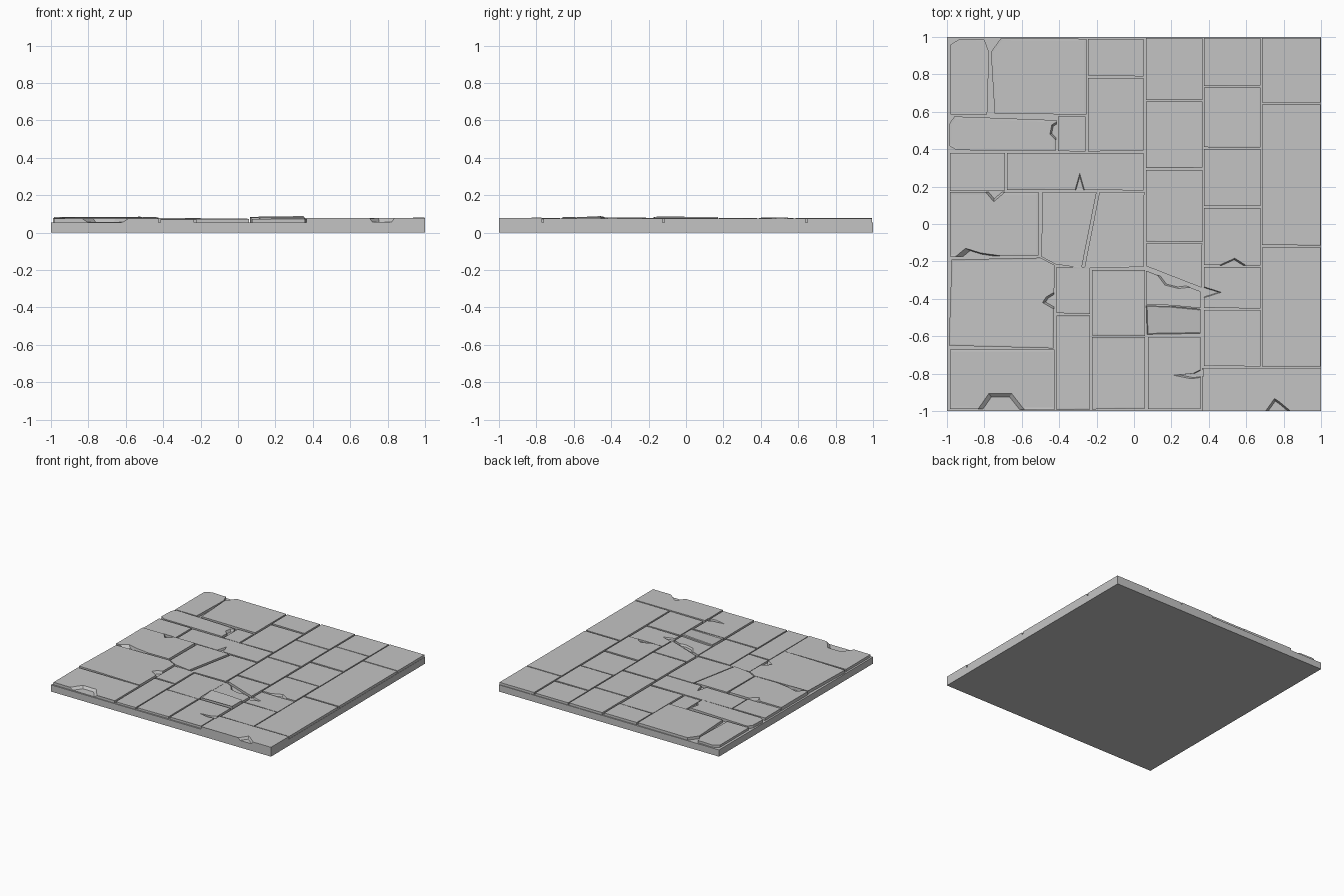
import bpy
import bmesh
import random
from mathutils import Vector

random.seed(4)
BED = 0.055      # top of the bed under the stones
GAP = 0.005      # half of the joint between two stones

cube = bpy.data.objects.get("Cube")
if cube:
    bpy.data.objects.remove(cube)

stone_grey = bpy.data.materials.new("stone grey")
stone_grey.use_nodes = True
colour = (0.55, 0.55, 0.55, 1)
stone_grey.diffuse_color = colour
stone_grey.node_tree.nodes["Principled BSDF"].inputs["Base Color"].default_value = colour

stones = []


def finish(bm, name):
    """Turn a bmesh into a grey object."""
    bmesh.ops.recalc_face_normals(bm, faces=bm.faces)
    mesh = bpy.data.meshes.new(name)
    bm.to_mesh(mesh)
    bm.free()
    mesh.materials.append(stone_grey)
    ob = bpy.data.objects.new(name, mesh)
    bpy.context.collection.objects.link(ob)
    return ob


def stone(name, outline, height, edge, tilt=None):
    """Paving stone: an outline raised to a tilted top with a chamfered rim."""
    if tilt is None:
        tilt = (random.uniform(-1, 1) * 0.008, random.uniform(-1, 1) * 0.008)
    centre = sum((Vector(p) for p in outline), Vector((0, 0))) / len(outline)

    def plane(co):
        return height + (co.x - centre.x) * tilt[0] + (co.y - centre.y) * tilt[1]

    bm = bmesh.new()
    low = [bm.verts.new((x, y, BED - 0.01)) for x, y in outline]
    high = [bm.verts.new((x, y, height)) for x, y in outline]
    bm.faces.new(low)
    top = bm.faces.new(high)
    for i in range(len(low)):
        j = (i + 1) % len(low)
        bm.faces.new((low[i], low[j], high[j], high[i]))
    bm.normal_update()
    bmesh.ops.inset_region(bm, faces=[top], thickness=edge, use_even_offset=True)
    for v in high:
        v.co.z = plane(v.co) - edge * 0.8
    for v in top.verts:
        v.co.z = plane(v.co)
    stones.append(finish(bm, name))


def strip(name, lo, hi, cuts, heights, edge, across=False):
    """Run of rectangular stones between cuts, up a column or across a row."""
    for i, height in enumerate(heights):
        a, b = cuts[i] + GAP, cuts[i + 1] - GAP
        c, d = lo + GAP, hi - GAP
        wob = [random.uniform(-1, 1) * edge * 0.5 for _ in range(4)]
        if across:
            pts = [(a, c + wob[0]), (b, c + wob[1]), (b, d), (a, d)]
        else:
            pts = [(c, a + wob[0]), (d, a + wob[1]), (d, b), (c, b)]
        pts = [(max(-1, min(1, x)), max(-1, min(1, y))) for x, y in pts]
        stone(f"{name}_{i + 1}", pts, height, edge)


# Bed slab
bm = bmesh.new()
bmesh.ops.create_cube(bm, size=1)
for v in bm.verts:
    v.co = (v.co.x * 2, v.co.y * 2, (v.co.z + 0.5) * BED)
finish(bm, "bed_slab")

# Neat stones on the right
FINE, WORN = 0.004, 0.012
strip("right_column_stone", 0.68, 1.003, [-0.765, -0.12, 0.645, 1], [0.075, 0.075, 0.075], FINE)
strip("inner_right_stone", 0.37, 0.68, [-0.765, -0.455, -0.225, 0.09, 0.405, 0.735, 1],
      [0.073, 0.07, 0.075, 0.072, 0.075, 0.073], FINE)
strip("centre_back_stone", 0.06, 0.37, [-0.1, 0.295, 0.66, 1], [0.075, 0.075, 0.075], FINE)
strip("front_right_stone", -1.005, -0.765, [0.36, 1.005], [0.077], FINE, True)
strip("centre_front_stone", 0.07, 0.36, [-0.995, -0.6], [0.074], FINE)

# Worn stones in the middle and on the left
strip("front_middle_stone", -0.23, 0.065, [-0.995, -0.6, -0.24], [0.072, 0.07], 0.009)
strip("front_narrow_stone", -0.42, -0.23, [-0.995, -0.485, -0.225], [0.071, 0.072], 0.008)
strip("front_left_stone", -0.99, -0.42, [-0.995, -0.665], [0.076], WORN)
strip("left_middle_stone", -0.175, 0.175, [-0.99, -0.505], [0.083], WORN, True)
strip("left_row_stone", 0.175, 0.385, [-0.99, -0.685, 0.055], [0.077, 0.073], 0.009, True)
strip("back_middle_stone", -0.25, 0.055, [0.385, 0.785, 0.995], [0.071, 0.075], 0.008)
strip("small_left_stone", 0.385, 0.58, [-0.41, -0.255], [0.07], 0.006, True)

# Irregular stones
stone("back_left_corner_stone", [(-0.98, 0.585), (-0.785, 0.585), (-0.775, 0.92), (-0.8, 0.985),
                                 (-0.93, 0.99), (-0.98, 0.96)], 0.074, 0.007)
stone("back_left_large_stone", [(-0.745, 0.59), (-0.255, 0.585), (-0.255, 0.99), (-0.71, 0.995),
                                (-0.765, 0.92)], 0.077, WORN)
stone("long_left_stone", [(-0.99, 0.42), (-0.95, 0.395), (-0.42, 0.39), (-0.415, 0.555),
                          (-0.96, 0.575), (-0.985, 0.54)], 0.078, WORN)
stone("split_stone_left", [(-0.495, -0.175), (-0.42, -0.215), (-0.28, -0.235), (-0.2, 0.17),
                           (-0.49, 0.17)], 0.077, 0.006)
stone("split_stone_right", [(-0.265, -0.235), (0.05, -0.23), (0.055, 0.17), (-0.185, 0.17)],
      0.071, 0.006)
stone("large_left_stone", [(-0.99, -0.65), (-0.43, -0.665), (-0.425, -0.22), (-0.5, -0.18),
                           (-0.975, -0.19)], 0.079, 0.008)
stone("cracked_stone_back", [(0.065, -0.225), (0.36, -0.34), (0.365, -0.105), (0.065, -0.105)],
      0.074, 0.005)
stone("cracked_stone_middle", [(0.065, -0.43), (0.2, -0.435), (0.355, -0.45), (0.355, -0.36),
                               (0.065, -0.25)], 0.073, 0.005)
stone("cracked_stone_front", [(0.07, -0.59), (0.355, -0.585), (0.355, -0.455), (0.2, -0.44),
                              (0.065, -0.435)], 0.082, 0.005, (0.02, 0.08))

# Chips and cracks; each outline starts and ends on a stone's edge
chips = [
    [(-0.85, -1), (-0.78, -0.9), (-0.65, -0.9), (-0.57, -1)],
    [(-0.96, -0.18), (-0.9, -0.13), (-0.82, -0.155), (-0.65, -0.18)],
    [(0.37, -0.77), (0.31, -0.8), (0.2, -0.81), (0.3, -0.83), (0.37, -0.82)],
    [(0.7, -1), (0.75, -0.93), (0.78, -0.95), (0.84, -1)],
    [(-0.32, 0.175), (-0.29, 0.28), (-0.26, 0.175)],
    [(-0.41, 0.44), (-0.45, 0.48), (-0.44, 0.53), (-0.41, 0.55)],
    [(-0.42, -0.46), (-0.49, -0.42), (-0.47, -0.39), (-0.42, -0.36)],
    [(0.37, -0.33), (0.48, -0.365), (0.37, -0.4)],
    [(0.44, -0.225), (0.54, -0.18), (0.61, -0.225)],
    [(-0.8, 0.18), (-0.75, 0.12), (-0.68, 0.18)],
    [(0.1, -0.25), (0.16, -0.33), (0.24, -0.35), (0.33, -0.34)],
]
bm = bmesh.new()
for chip in chips:
    pts = [Vector(p) for p in chip]
    root = (pts[0] + pts[-1]) / 2
    rings = []
    for scale, z in ((0.75, 0.058), (1.2, 0.1)):
        rings.append([bm.verts.new((*(root + (p - root) * scale), z)) for p in pts])
    for ring in rings:
        bm.faces.new(ring)
    for i in range(len(pts)):
        j = (i + 1) % len(pts)
        bm.faces.new((rings[0][i], rings[0][j], rings[1][j], rings[1][i]))
cutter = finish(bm, "chip_cutter")
cutter.hide_render = True

# Cut the chips, then discard the cutter
for ob in stones:
    cut = ob.modifiers.new("chips", "BOOLEAN")
    cut.operation = "DIFFERENCE"
    cut.solver = "EXACT"
    cut.object = cutter
    bpy.context.view_layer.objects.active = ob
    bpy.ops.object.modifier_apply(modifier=cut.name)
bpy.data.objects.remove(cutter)
